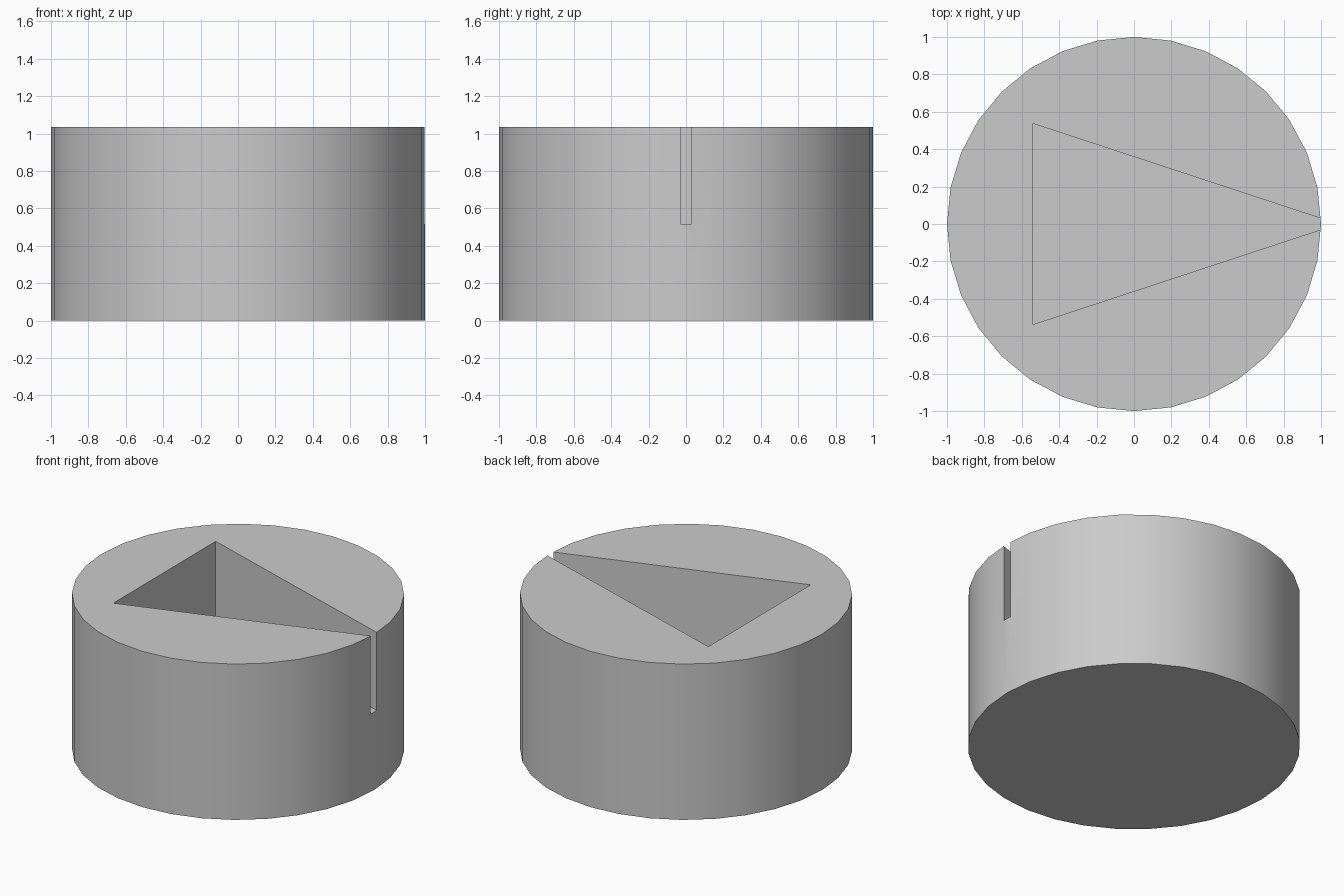
import bpy
import bmesh
from math import cos, sin, tau, radians

HEIGHT = 1.035
FLOOR = 0.517

cube = bpy.data.objects.get("Cube")
if cube:
    bpy.data.objects.remove(cube, do_unlink=True)


def prism(name, outline, bottom, top):
    """Extrude a flat outline upward into a closed solid."""
    bm = bmesh.new()
    base = bm.faces.new([bm.verts.new((x, y, bottom)) for x, y in outline])
    result = bmesh.ops.extrude_face_region(bm, geom=[base], use_keep_orig=True)
    raised = [v for v in result["geom"] if isinstance(v, bmesh.types.BMVert)]
    bmesh.ops.translate(bm, verts=raised, vec=(0, 0, top - bottom))
    bmesh.ops.recalc_face_normals(bm, faces=bm.faces)
    mesh = bpy.data.meshes.new(name)
    bm.to_mesh(mesh)
    bm.free()
    obj = bpy.data.objects.new(name, mesh)
    bpy.context.collection.objects.link(obj)
    return obj


# Plain grey material
grey = bpy.data.materials.new("grey")
grey.use_nodes = True
colour = (0.6, 0.6, 0.6, 1)
grey.diffuse_color = colour
grey.node_tree.nodes["Principled BSDF"].inputs["Base Color"].default_value = colour

# Round block
circle = [(cos(tau * i / 32), sin(tau * i / 32)) for i in range(32)]
body = prism("round_block", circle, 0, HEIGHT)
body.data.materials.append(grey)

# Triangular pocket whose tip breaks through the rim as a narrow slot
triangle = [(-0.54, -0.537), (1.09, 0), (-0.54, 0.537)]
cutter = prism("pocket_cutter", triangle, FLOOR, HEIGHT + 0.2)
cutter.data.materials.append(grey)
cutter.hide_render = True

cut = body.modifiers.new("pocket", "BOOLEAN")
cut.operation = "DIFFERENCE"
cut.solver = "EXACT"
cut.object = cutter

bpy.ops.object.select_all(action="DESELECT")
body.select_set(True)
bpy.context.view_layer.objects.active = body
bpy.ops.object.modifier_apply(modifier=cut.name)
bpy.data.objects.remove(cutter, do_unlink=True)

# Smooth round wall, crisp rims and pocket edges
bpy.ops.object.shade_smooth_by_angle(angle=radians(30))
